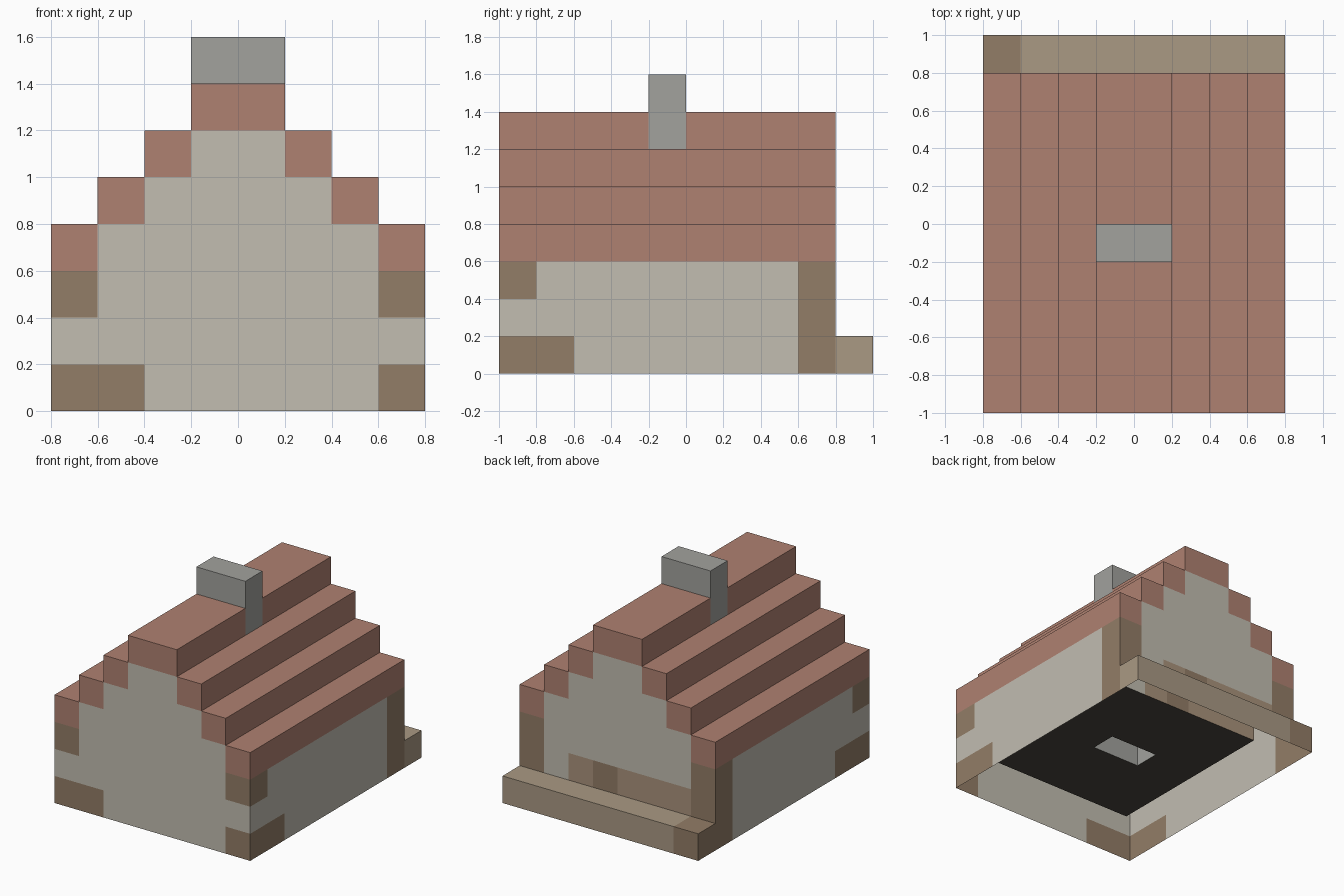
import bpy
from mathutils import Vector

if "Cube" in bpy.data.objects:
    bpy.data.objects.remove(bpy.data.objects["Cube"])

U = 0.2  # block size

COLORS = {
    "plaster_walls": (0.54, 0.51, 0.44),
    "roof_steps": (0.43, 0.22, 0.165),
    "corner_timbers": (0.29, 0.205, 0.135),
    "back_step": (0.40, 0.32, 0.23),
    "door_boards": (0.40, 0.29, 0.20),
    "chimney": (0.36, 0.36, 0.34),
    "room_floor": (0.07, 0.06, 0.05),
}


def part_at(i, j, k):
    """Name of the part filling block (i, j, k), or None where it is empty."""
    a = i if i >= 0 else -1 - i          # blocks away from the centre line
    if a > 3 or k < 0:
        return None
    # low step behind the house
    if j == 4:
        if k:
            return None
        return "corner_timbers" if i == -4 else "back_step"
    if not -5 <= j <= 3:
        return None
    # chimney, standing on the floor and rising through the ridge
    if a == 0 and j == -1 and 1 <= k <= 7:
        return "chimney"
    # stepped roof
    if k == 6 - a:
        return "roof_steps"
    if k > 6 - a:
        return None
    # hollow room and its floor
    if a < 3 and -5 < j < 3:
        return "room_floor" if k == 0 else None
    # corner timbers
    if a == 3 and (j == 3 or (j == -5 and k in (0, 2)) or (j == -4 and k == 0)):
        return "corner_timbers"
    if (i, j, k) == (-3, -5, 0):
        return "corner_timbers"
    # boards low on the back wall
    if j == 3 and k == 1 and -3 <= i <= 1:
        return "corner_timbers" if i == 0 else "door_boards"
    return "plaster_walls"


# Collect the exposed faces of every block; the underside stays open
meshes = {name: ({}, []) for name in COLORS}
for i in range(-4, 4):
    for j in range(-5, 5):
        for k in range(8):
            name = part_at(i, j, k)
            if name is None:
                continue
            verts, faces = meshes[name]
            centre = Vector((i + 0.5, j + 0.5, k + 0.5))
            for axis in range(3):
                for sign in (-1, 1):
                    n = Vector((0, 0, 0))
                    n[axis] = sign
                    step = [int(c) for c in n]
                    if part_at(i + step[0], j + step[1], k + step[2]):
                        continue
                    if k == 0 and axis == 2 and sign < 0:
                        continue
                    u = Vector((0, 0, 0))
                    u[(axis + 1) % 3] = 0.5
                    v = n.cross(u)
                    face = []
                    for su, sv in ((-1, -1), (1, -1), (1, 1), (-1, 1)):
                        p = centre + n * 0.5 + u * su + v * sv
                        key = tuple(round(c) for c in p)
                        face.append(verts.setdefault(key, len(verts)))
                    faces.append(face)

# One object per part
for name, (verts, faces) in meshes.items():
    mesh = bpy.data.meshes.new(name)
    mesh.from_pydata([Vector(p) * U for p in verts], [], faces)
    mat = bpy.data.materials.new(name)
    mat.diffuse_color = (*COLORS[name], 1)
    mat.use_nodes = True
    mat.node_tree.nodes["Principled BSDF"].inputs["Base Color"].default_value = mat.diffuse_color
    mesh.materials.append(mat)
    obj = bpy.data.objects.new(name, mesh)
    bpy.context.collection.objects.link(obj)
